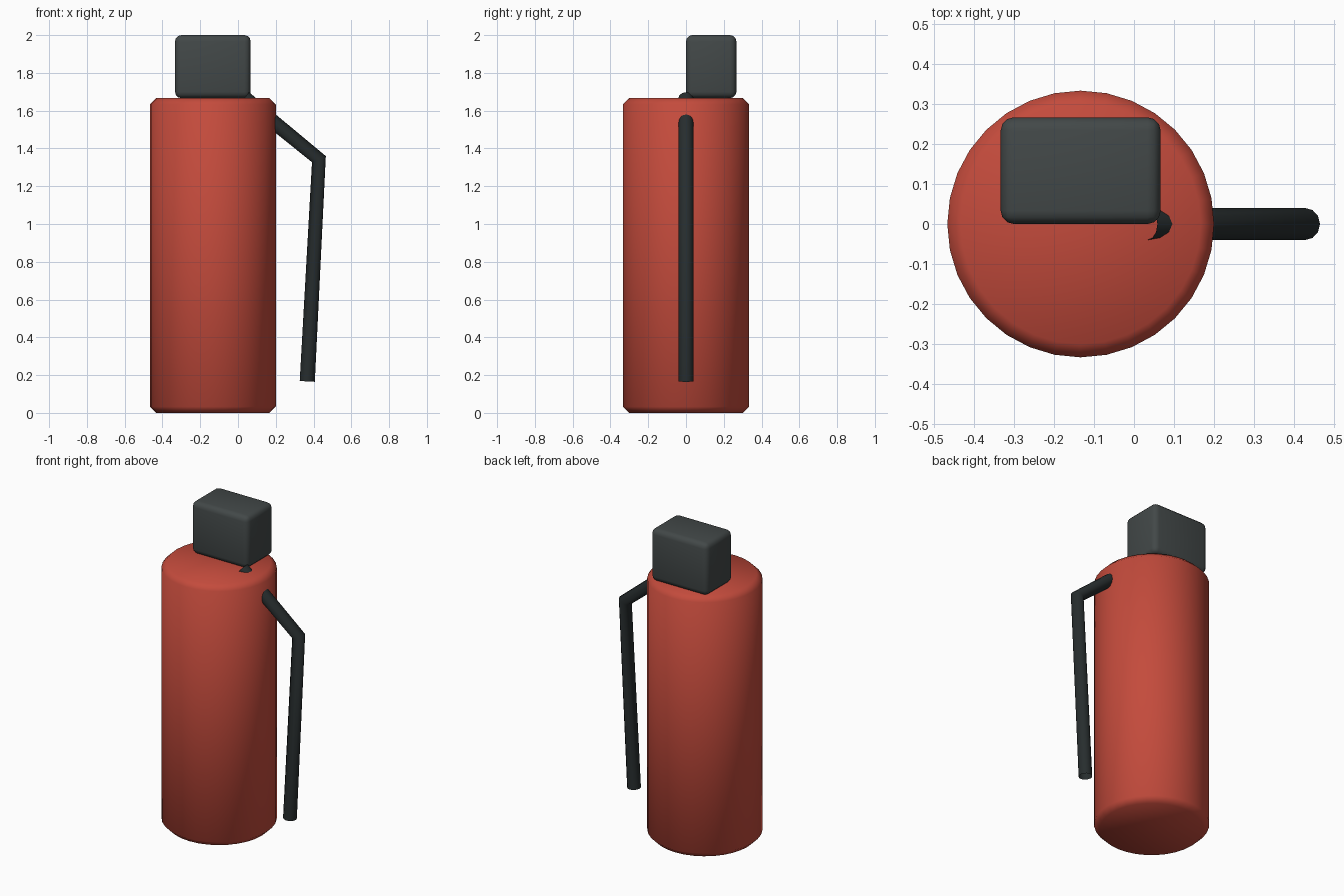
import bpy

if "Cube" in bpy.data.objects:
    bpy.data.objects.remove(bpy.data.objects["Cube"])

CX = -0.1333  # axis of the tank


def material(name, rgb):
    m = bpy.data.materials.new(name)
    m.diffuse_color = (*rgb, 1)
    m.use_nodes = True
    m.node_tree.nodes["Principled BSDF"].inputs["Base Color"].default_value = m.diffuse_color
    return m


red = material("red_paint", (0.55, 0.07, 0.045))
grey = material("dark_grey", (0.055, 0.065, 0.065))
black = material("black_rubber", (0.02, 0.026, 0.027))


def finish(obj, name, mat, width, segments):
    """Name, colour, bevel and smooth a primitive."""
    obj.name = name
    obj.data.materials.append(mat)
    bpy.ops.object.transform_apply(location=False, rotation=False, scale=True)
    bevel = obj.modifiers.new("bevel", 'BEVEL')
    bevel.width = width
    bevel.segments = segments
    bevel.limit_method = 'ANGLE'
    bpy.ops.object.shade_smooth()


# Tank with chamfered rims
bpy.ops.mesh.primitive_cylinder_add(vertices=32, radius=0.3333, depth=1.6667,
                                    location=(CX, 0, 0.8333))
finish(bpy.context.object, "tank", red, 0.033, 1)

# Valve block, set towards the back
bpy.ops.mesh.primitive_cube_add(size=1, location=(CX, 0.1333, 1.8333))
block = bpy.context.object
block.scale = (0.4, 0.2667, 0.3333)
finish(block, "valve_block", grey, 0.033, 3)

# Hose: open-ended bent tube
curve = bpy.data.curves.new("hose", 'CURVE')
curve.dimensions = '3D'
curve.bevel_depth = 0.04
curve.bevel_resolution = 4
curve.use_fill_caps = False
path = [(0.0333, 0, 1.6667), (0.4283, 0, 1.3433), (0.3667, 0, 0.1667)]
spline = curve.splines.new('POLY')
spline.points.add(len(path) - 1)
for point, co in zip(spline.points, path):
    point.co = (*co, 1)
spline.use_smooth = True
curve.materials.append(black)
hose = bpy.data.objects.new("hose", curve)
bpy.context.collection.objects.link(hose)
